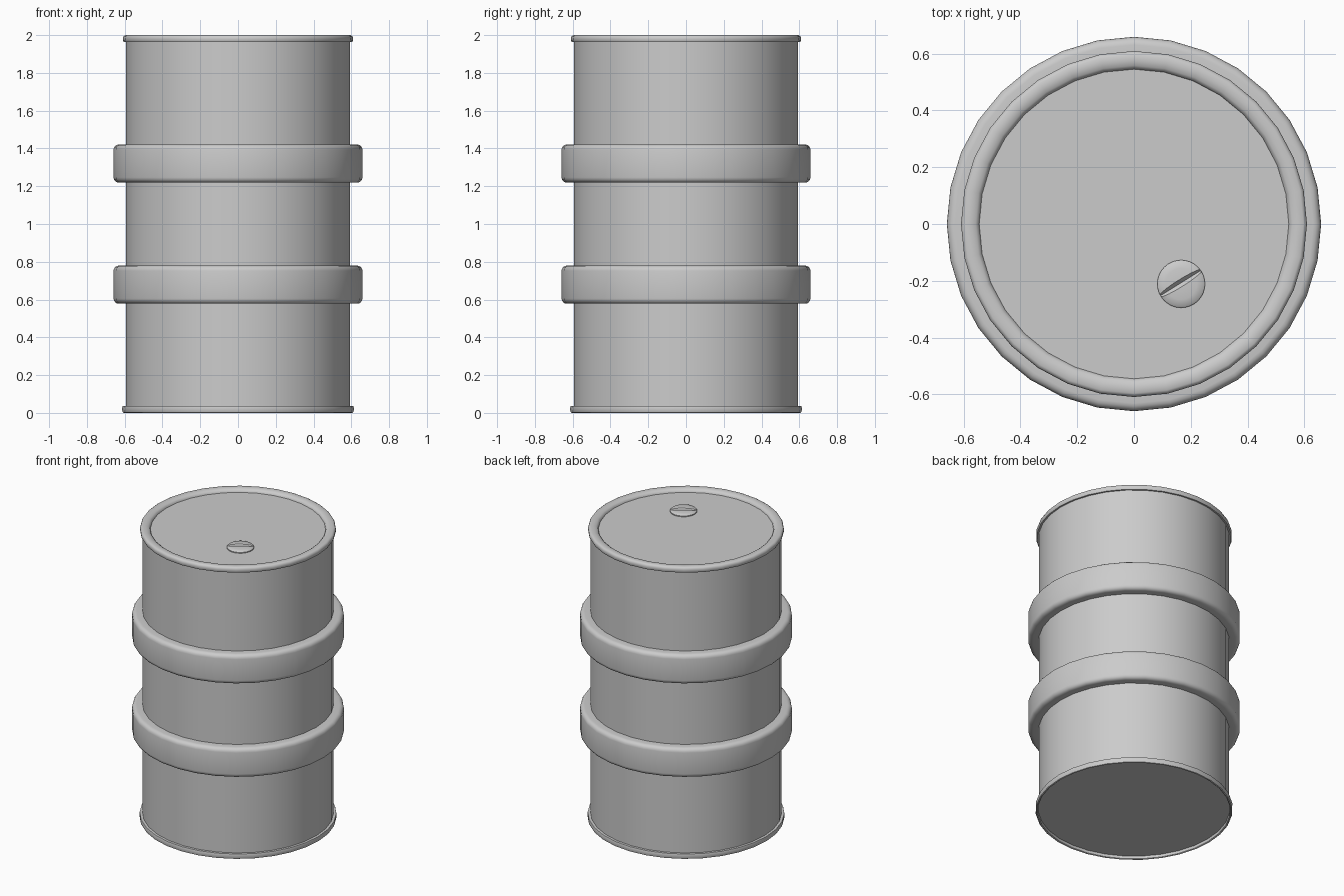
import bpy, bmesh, math

if "Cube" in bpy.data.objects:
    bpy.data.objects.remove(bpy.data.objects["Cube"])

BODY_R = 0.594


def lathe(name, profile, sides, location=(0, 0, 0), angle=40):
    """Spin an (r, z) profile round z; both open ends are capped flat."""
    bm = bmesh.new()
    rings = []
    for r, z in profile:
        rings.append([bm.verts.new((r * math.cos(2 * math.pi * i / sides),
                                    r * math.sin(2 * math.pi * i / sides), z))
                      for i in range(sides)])
    for a, b in zip(rings, rings[1:]):
        for i in range(sides):
            j = (i + 1) % sides
            bm.faces.new((a[i], a[j], b[j], b[i]))
    bm.faces.new(rings[0][::-1])
    bm.faces.new(rings[-1])
    bmesh.ops.recalc_face_normals(bm, faces=bm.faces)
    mesh = bpy.data.meshes.new(name)
    bm.to_mesh(mesh)
    bm.free()
    obj = bpy.data.objects.new(name, mesh)
    bpy.context.collection.objects.link(obj)
    obj.location = location
    bpy.ops.object.select_all(action='DESELECT')
    bpy.context.view_layer.objects.active = obj
    obj.select_set(True)
    bpy.ops.object.shade_smooth_by_angle(angle=math.radians(angle))
    return obj


def hoop(z0, z1, outer=0.659, bevel=0.028, steps=4):
    """Profile of one raised hoop with rounded outer corners."""
    points = [(BODY_R, z0)]
    for z, start in ((z0 + bevel, -90), (z1 - bevel, 0)):
        for k in range(steps + 1):
            t = math.radians(start + 90 * k / steps)
            points.append((outer - bevel + bevel * math.cos(t), z + bevel * math.sin(t)))
    return points + [(BODY_R, z1)]


# Drum shell: recessed base, bottom rim, wall with two hoops, top rim, recessed lid
profile = [(0.596, 0.022), (0.598, 0.004), (0.604, 0.0), (0.610, 0.003),
           (0.613, 0.012), (0.613, 0.028), (0.611, 0.036), (BODY_R, 0.036)]
for z0, z1 in ((0.578, 0.78), (1.219, 1.421)):
    profile += hoop(z0, z1)
profile += [(BODY_R, 1.963), (0.605, 1.963), (0.609, 1.972), (0.609, 1.985),
            (0.605, 1.995), (0.596, 2.0), (0.575, 2.0), (0.558, 1.996),
            (0.548, 1.988), (0.545, 1.978)]
lathe("drum_shell", profile, 32)

# Screw cap on the lid
cap = lathe("screw_cap", [(0.084, 1.97), (0.084, 1.984), (0.08, 1.988),
                          (0.055, 1.992), (0.025, 1.994)], 32, (0.166, -0.211, 0))

# V-shaped slot cut across the cap
bpy.ops.mesh.primitive_cube_add(size=1, location=(0.166, -0.207, 1.997),
                                rotation=(math.radians(45), 0, math.radians(32)))
slot = bpy.context.object
slot.name = "cap_slot_cutter"
slot.scale = (0.25, 0.022, 0.022)
slot.hide_render = True
slot.hide_set(True)
cut = cap.modifiers.new("slot", 'BOOLEAN')
cut.object = slot
cut.operation = 'DIFFERENCE'
cut.solver = 'EXACT'
